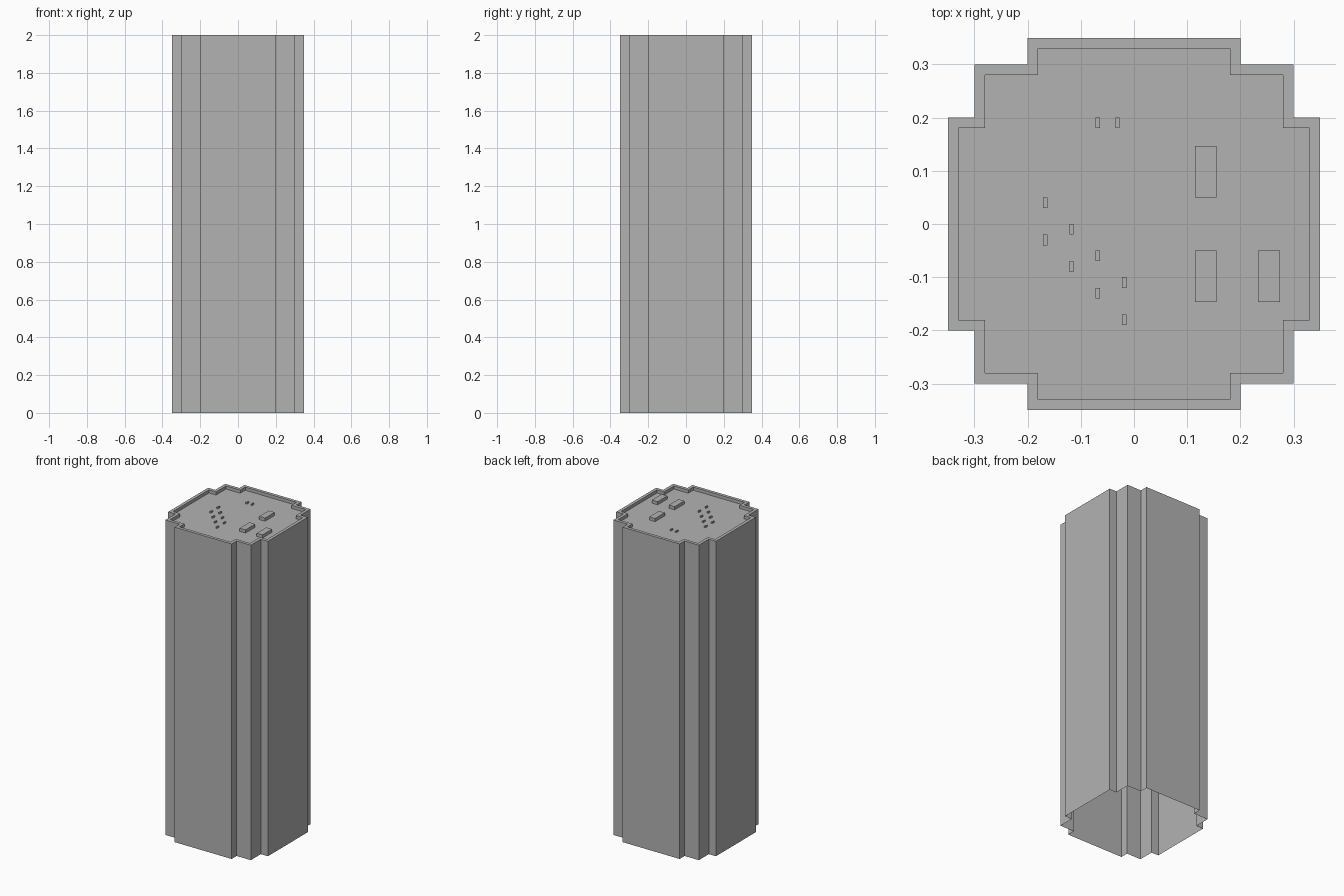
import bpy
import bmesh

cube = bpy.data.objects.get("Cube")
if cube:
    bpy.data.objects.remove(cube, do_unlink=True)

HEIGHT, ROOF, RIM = 2.0, 1.98, 0.02

grey = bpy.data.materials.new("concrete grey")
grey.use_nodes = True
colour = (0.45, 0.45, 0.45, 1)
grey.diffuse_color = colour
grey.node_tree.nodes["Principled BSDF"].inputs["Base Color"].default_value = colour


def finish(name, bm):
    mesh = bpy.data.meshes.new(name)
    bm.to_mesh(mesh)
    bm.free()
    mesh.materials.append(grey)
    obj = bpy.data.objects.new(name, mesh)
    bpy.context.collection.objects.link(obj)
    return obj


def outline(inset):
    """Stepped cross plan: one quadrant turned four times, counter-clockwise."""
    a, b, c = 0.35 - inset, 0.3 - inset, 0.2 - inset
    quadrant = [(a, c), (b, c), (b, b), (c, b), (c, a)]
    points = []
    for _ in range(4):
        points += quadrant
        quadrant = [(-y, x) for x, y in quadrant]
    return points


def box(name, x, y, width, depth, height):
    bm = bmesh.new()
    bmesh.ops.create_cube(bm, size=1)
    bmesh.ops.scale(bm, vec=(width, depth, height), verts=bm.verts)
    bmesh.ops.translate(bm, vec=(x, y, ROOF + height / 2), verts=bm.verts)
    finish(name, bm)


# Tower: open-bottomed walls, parapet rim and sunken roof
bm = bmesh.new()
loops = [[bm.verts.new((x, y, z)) for x, y in outline(inset)]
         for inset, z in ((0, 0), (0, HEIGHT), (RIM, HEIGHT), (RIM, ROOF))]
for low, high in zip(loops, loops[1:]):
    for i in range(len(low)):
        j = (i + 1) % len(low)
        bm.faces.new((low[i], low[j], high[j], high[i]))
bm.faces.new(loops[-1])
finish("tower", bm)

# Large rooftop units
for i, (x, y) in enumerate(((0.135, 0.098), (0.135, -0.098), (0.254, -0.098))):
    box(f"roof_unit_{i + 1}", x, y, 0.041, 0.097, 0.02)

# Small vents: two diagonal rows and a pair at the back
for i in range(4):
    for row, y in (("upper", 0.04), ("lower", -0.03)):
        box(f"vent_{row}_{i + 1}", -0.167 + 0.0495 * i, y - 0.05 * i, 0.008, 0.02, 0.01)
for side, x in (("right", -0.068), ("left", -0.031)):
    box(f"back_vent_{side}", x, 0.19, 0.008, 0.02, 0.01)
